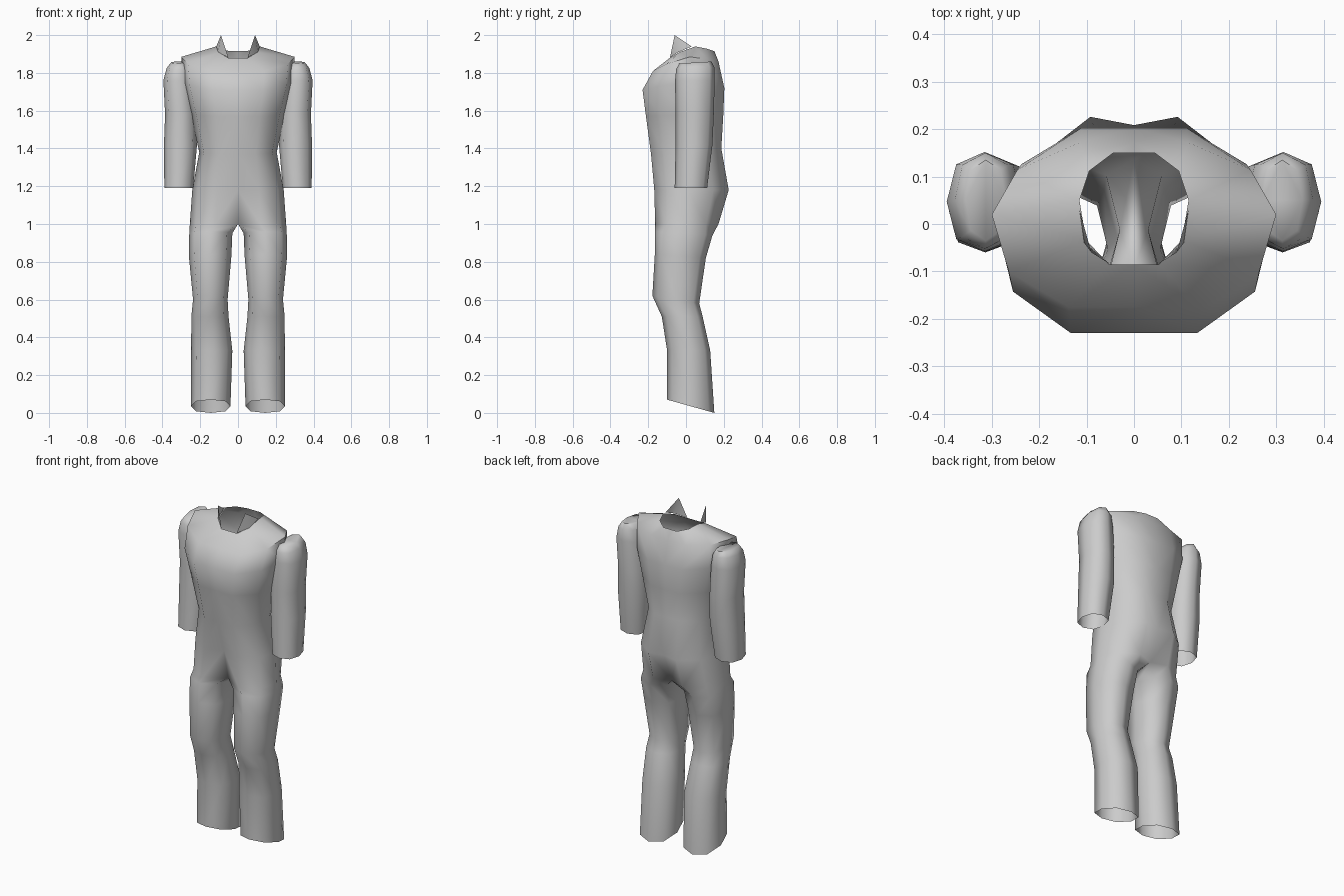
import bpy
import math

cube = bpy.data.objects.get("Cube")
if cube:
    bpy.data.objects.remove(cube, do_unlink=True)

GREY = (0.6, 0.6, 0.6, 1.0)
cloth = bpy.data.materials.new("grey cloth")
cloth.use_nodes = True
cloth.diffuse_color = GREY
cloth.node_tree.nodes["Principled BSDF"].inputs["Base Color"].default_value = GREY


def half_section(w, f, c, b, zf, zs, zb, groove=0.0):
    """Half of a body section, from centre front round the side to centre back."""
    zm, zn = (zf + zs) / 2, (zb + zs) / 2
    return [(0, f + groove, zf), (0.46 * w, f, zf),
            (0.88 * w, c + 0.62 * (f - c), zm), (w, c, zs),
            (0.82 * w, c + 0.62 * (b - c), zn), (0.38 * w, b, zb),
            (0, b - groove * 0.5, zb)]


def limb_section(x0, x1, f, b, zf, zb):
    """Eight-sided limb section, starting at the inner front corner."""
    cx, w, cy, d = (x0 + x1) / 2, (x1 - x0) / 2, (f + b) / 2, (b - f) / 2
    ring = []
    for i in range(8):
        a = math.radians(-135 + 45 * i)
        k = 1.06 if i % 2 == 0 else 1.0
        s = math.sin(a) * k
        ring.append((cx + w * math.cos(a) * k, cy + d * s,
                     zf + (zb - zf) * (s + 1) / 2))
    return ring


def bridge(faces, top, low, closed):
    n = len(top)
    for i in range(n if closed else n - 1):
        j = (i + 1) % n
        faces.append((top[i], low[i], low[j], top[j]))


def add_ring(verts, ring):
    start = len(verts)
    verts.extend(ring)
    return list(range(start, len(verts)))


def make_mirrored(name, verts, faces, angle=60):
    mesh = bpy.data.meshes.new(name)
    mesh.from_pydata(verts, [], faces)
    mesh.materials.append(cloth)
    obj = bpy.data.objects.new(name, mesh)
    bpy.context.collection.objects.link(obj)
    mod = obj.modifiers.new("mirror", 'MIRROR')
    mod.use_clip = True
    mod.merge_threshold = 0.001
    bpy.ops.object.select_all(action='DESELECT')
    obj.select_set(True)
    bpy.context.view_layer.objects.active = obj
    bpy.ops.object.modifier_apply(modifier="mirror")
    bpy.ops.object.shade_smooth_by_angle(angle=math.radians(angle))
    return obj


# Torso and trousers: body sections from the open neck to the crotch
verts, faces = [], []
body = [
    (0.115, -0.085, 0.05, 0.15, 1.88, 1.94, 1.915),
    (0.30, -0.175, 0.02, 0.172, 1.81, 1.885, 1.86),
    (0.29, -0.23, 0.0, 0.203, 1.71, 1.75, 1.72),
    (0.25, -0.212, 0.0, 0.197, 1.57, 1.58, 1.57),
    (0.205, -0.185, 0.0, 0.187, 1.37, 1.38, 1.40),
    (0.242, -0.168, 0.01, 0.226, 1.18, 1.18, 1.18, 0.035),
    (0.255, -0.163, 0.0, 0.172, 1.0, 1.0, 1.0, 0.07),
]
rows = [add_ring(verts, half_section(*r)) for r in body]
for top, low in zip(rows, rows[1:]):
    bridge(faces, top, low, False)

# Trouser legs: inner x, outer x, front y, back y, front z, back z
leg = [
    (0.03, 0.258, -0.165, 0.14, 0.96, 0.94),
    (0.035, 0.26, -0.165, 0.105, 0.84, 0.82),
    (0.055, 0.238, -0.178, 0.07, 0.62, 0.58),
    (0.05, 0.247, -0.128, 0.088, 0.51, 0.51),
    (0.03, 0.248, -0.10, 0.128, 0.33, 0.33),
    (0.04, 0.25, -0.10, 0.15, 0.07, 0.0),
]
legs = [add_ring(verts, limb_section(*r)) for r in leg]
hip, thigh = rows[-1], legs[0]
bridge(faces, hip, thigh[:7], False)
faces.append((hip[6], thigh[6], thigh[7]))
faces.append((hip[0], hip[6], thigh[7]))
faces.append((hip[0], thigh[7], thigh[0]))
for top, low in zip(legs, legs[1:]):
    bridge(faces, top, low, True)
make_mirrored("body_suit", verts, faces)

# Pointed collar tips beside the neck opening
make_mirrored("collar_tips",
              [(0.05, -0.085, 1.88), (0.105, -0.04, 1.91),
               (0.115, 0.03, 1.94), (0.09, -0.06, 2.0)],
              [(0, 1, 3), (1, 2, 3)])

# Sleeves: capped at the shoulder, open at the cuff
sleeve = [
    (0.27, 0.355, -0.035, 0.135, 1.85, 1.86),
    (0.25, 0.378, -0.052, 0.15, 1.82, 1.83),
    (0.235, 0.395, -0.058, 0.152, 1.76, 1.76),
    (0.222, 0.386, -0.055, 0.147, 1.58, 1.58),
    (0.217, 0.392, -0.055, 0.14, 1.42, 1.42),
    (0.237, 0.39, -0.06, 0.112, 1.19, 1.19),
]
verts, faces = [], []
rings = [add_ring(verts, limb_section(*r)) for r in sleeve]
faces.append(tuple(rings[0]))
for top, low in zip(rings, rings[1:]):
    bridge(faces, top, low, True)
make_mirrored("sleeves", verts, faces)
